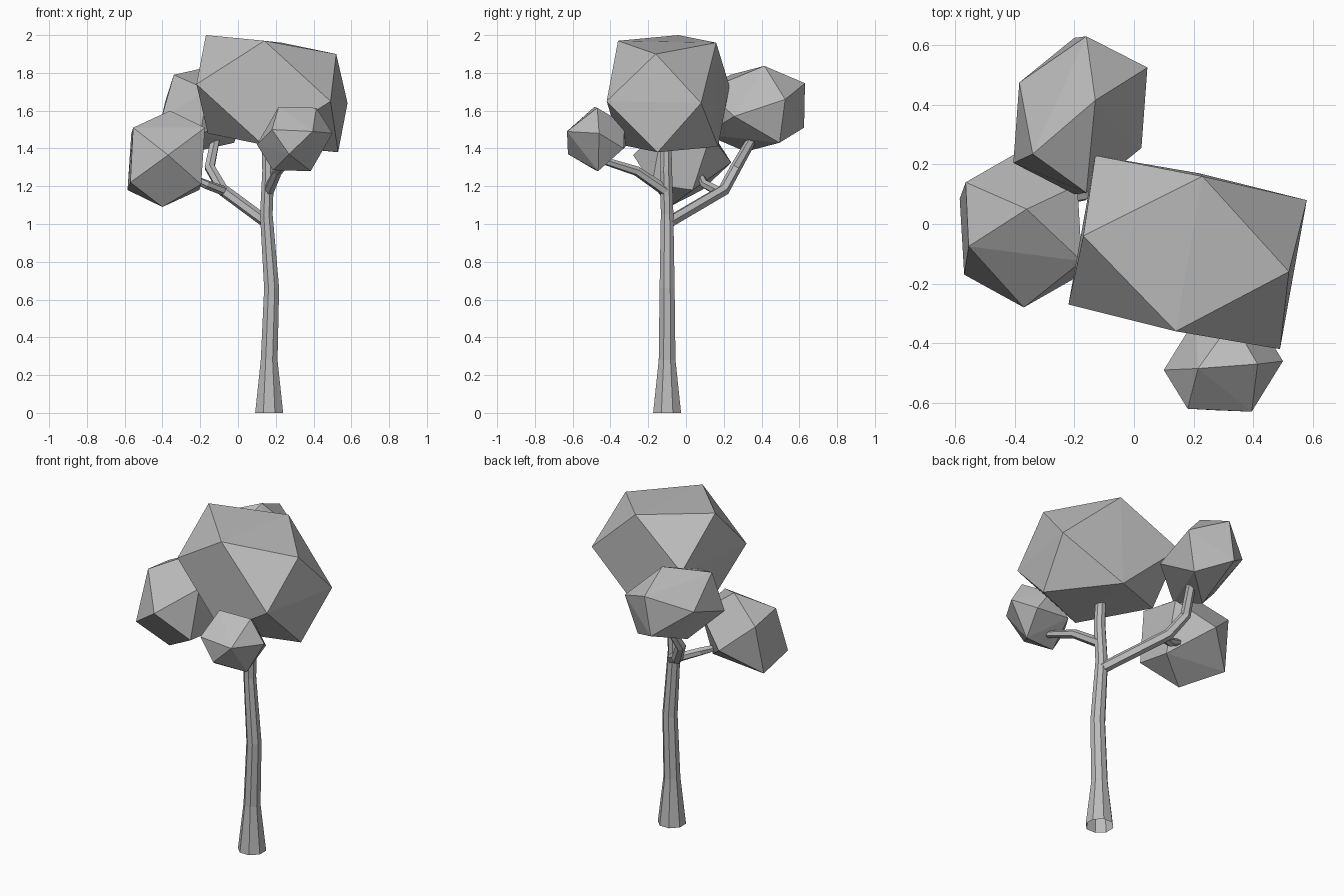
import bpy
import bmesh
import math
from mathutils import Vector

cube = bpy.data.objects.get("Cube")
if cube:
    bpy.data.objects.remove(cube)

GREY = (0.5, 0.5, 0.5, 1)
grey = bpy.data.materials.new("plain_grey")
grey.use_nodes = True
grey.diffuse_color = GREY
grey.node_tree.nodes["Principled BSDF"].inputs["Base Color"].default_value = GREY


def finish(name, bm):
    bmesh.ops.recalc_face_normals(bm, faces=bm.faces)
    mesh = bpy.data.meshes.new(name)
    bm.to_mesh(mesh)
    bm.free()
    mesh.materials.append(grey)
    obj = bpy.data.objects.new(name, mesh)
    bpy.context.collection.objects.link(obj)
    return obj


def limb(name, path, sides):
    """Faceted tube through (x, y, z, radius) points, open at its root."""
    bm = bmesh.new()
    points = [Vector(p[:3]) for p in path]
    rings = []
    for i, point in enumerate(points):
        before, after = points[max(i - 1, 0)], points[min(i + 1, len(points) - 1)]
        along = (after - before).normalized()
        if i == 0 and point.z == 0:
            along = Vector((0, 0, 1))
        turn = Vector((0, 0, 1)).rotation_difference(along)
        ring = []
        for k in range(sides):
            angle = math.tau * (k + 0.5) / sides
            offset = Vector((math.cos(angle), math.sin(angle), 0)) * path[i][3]
            ring.append(bm.verts.new(point + turn @ offset))
        rings.append(ring)
    for low, high in zip(rings, rings[1:]):
        for k in range(sides):
            n = (k + 1) % sides
            bm.faces.new((low[k], low[n], high[n], high[k]))
    bm.faces.new(rings[-1])
    return finish(name, bm)


def foliage(name, centre, spokes):
    """Irregular twenty-sided clump: six spokes and their opposites, hulled."""
    bm = bmesh.new()
    for spoke in spokes:
        for sign in (1, -1):
            bm.verts.new(Vector(centre) + sign * Vector(spoke))
    bmesh.ops.convex_hull(bm, input=bm.verts)
    return finish(name, bm)


# Trunk and branches
limb("trunk", [(.165, -.1, 0, .08), (.165, -.1, .28, .048), (.178, -.1, .66, .043),
               (.15, -.1, 1.05, .036), (.16, -.105, 1.28, .034),
               (.15, -.105, 1.5, .028)], 8)
limb("back_branch", [(.15, -.09, 1.01, .032), (-.08, .2, 1.18, .032),
                     (-.15, .265, 1.3, .03), (-.12, .35, 1.45, .026)], 6)
limb("side_twig", [(-.06, .18, 1.17, .026), (-.17, .1, 1.21, .024),
                   (-.26, .08, 1.25, .02)], 6)
limb("front_branch", [(.16, -.1, 1.17, .03), (.21, -.26, 1.28, .026),
                      (.27, -.45, 1.34, .02)], 6)

# Foliage clumps
foliage("top_foliage", (.18, -.095, 1.69),
        [(-.35, .055, .31), (-.04, -.265, .28), (.05, .255, .27),
         (.34, -.065, .21), (.31, -.325, -.04), (.4, .175, -.05)])
foliage("right_foliage", (-.38, -.02, 1.345),
        [(-.175, -.055, .165), (-.185, .16, .135), (-.19, -.15, -.125),
         (-.205, .105, -.165), (.01, -.26, .02), (.02, .07, .255)])
foliage("back_foliage", (-.18, .365, 1.61),
        [(.05, .05, .227), (.02, .265, .135), (-.02, .26, -.1),
         (.225, .16, .05), (.205, -.11, -.04), (-.16, -.13, .18)])
foliage("front_foliage", (.3, -.475, 1.45),
        [(-.085, -.01, .17), (.115, .005, .165), (.2, .015, .03),
         (-.12, -.145, .05), (.095, -.155, .04), (-.03, -.15, -.08)])
